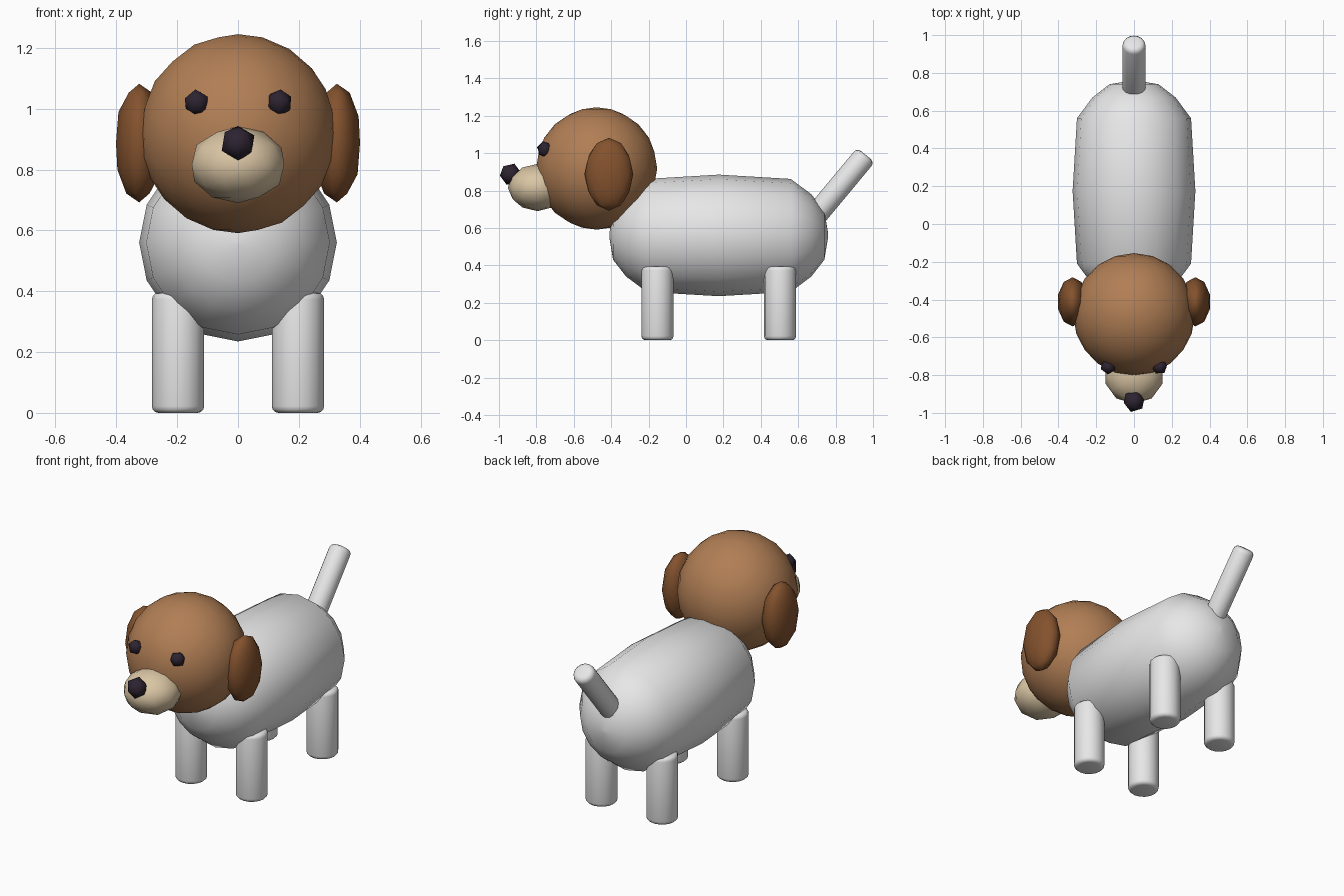
import bpy
from math import radians, sin, cos, pi
from mathutils import Vector

cube = bpy.data.objects.get("Cube")
if cube:
    bpy.data.objects.remove(cube, do_unlink=True)


def material(name, rgb):
    m = bpy.data.materials.new(name)
    m.use_nodes = True
    m.diffuse_color = (*rgb, 1)
    m.node_tree.nodes["Principled BSDF"].inputs["Base Color"].default_value = (*rgb, 1)
    return m


coat = material("pale_grey", (0.8, 0.8, 0.8))
tan = material("warm_brown", (0.44, 0.21, 0.09))
dark_brown = material("dark_brown", (0.23, 0.085, 0.027))
cream = material("cream", (0.70, 0.56, 0.37))
black = material("near_black", (0.026, 0.017, 0.03))


def finish(obj, name, mat, angle=40):
    obj.name = name
    obj.data.materials.append(mat)
    bpy.ops.object.select_all(action="DESELECT")
    obj.select_set(True)
    bpy.context.view_layer.objects.active = obj
    bpy.ops.object.shade_smooth_by_angle(angle=radians(angle))
    return obj


def ball(name, mat, centre, size, detail, tilt=(0, 0, 0)):
    bpy.ops.mesh.primitive_ico_sphere_add(subdivisions=detail, radius=1, location=centre, rotation=tilt)
    obj = bpy.context.object
    obj.scale = size
    return finish(obj, name, mat, 45)


def lathe(name, mat, start, end, profile, sides=16):
    """Spin (distance, radius) pairs around the line from start to end."""
    axis = (Vector(end) - Vector(start)).normalized()
    turn = axis.to_track_quat("Z", "Y")
    verts, faces = [], []
    for d, r in profile:
        for i in range(sides):
            a = 2 * pi * i / sides
            verts.append(Vector(start) + turn @ Vector((r * cos(a), r * sin(a), d)))
    for j in range(len(profile) - 1):
        for i in range(sides):
            k = (i + 1) % sides
            faces.append((j * sides + i, j * sides + k, (j + 1) * sides + k, (j + 1) * sides + i))
    faces.append(tuple(reversed(range(sides))))
    faces.append(tuple(range(len(verts) - sides, len(verts))))
    mesh = bpy.data.meshes.new(name)
    mesh.from_pydata(verts, [], faces)
    obj = bpy.data.objects.new(name, mesh)
    bpy.context.collection.objects.link(obj)
    return finish(obj, name, mat, 50)


def rod(name, start, end, r, bevel):
    length = (Vector(end) - Vector(start)).length
    steps = [(bevel * (1 - cos(a)), r - bevel * (1 - sin(a))) for a in (0, pi / 6, pi / 3, pi / 2)]
    profile = steps + [(length - d, q) for d, q in reversed(steps)]
    return lathe(name, coat, start, end, profile)


# Barrel body, widest in the middle, with domed ends
dome = [(0, 0.01), (0.02, 0.13), (0.09, 0.22), (0.2, 0.302)]
lathe("body", coat, (0, -0.41, 0.56), (0, 0.76, 0.56),
      dome + [(0.585, 0.325)] + [(1.17 - d, r) for d, r in reversed(dome)])

# Legs and tail
for side, x in (("left", 0.197), ("right", -0.197)):
    for place, y in (("front", -0.153), ("back", 0.503)):
        rod(f"{place}_{side}_leg", (x, y, 0), (x, y, 0.395), 0.086, 0.022)
rod("tail", (0, 0.65, 0.615), (0, 0.962, 0.99), 0.061, 0.028)

# Head and face
ball("head", tan, (0, -0.478, 0.918), (0.322, 0.324, 0.327), 3)
ball("muzzle", cream, (0, -0.795, 0.816), (0.16, 0.158, 0.126), 2)
ball("nose", black, (0, -0.938, 0.887), (0.06, 0.06, 0.06), 1, (radians(-20), 0, 0))
for side, s in (("left", 1), ("right", -1)):
    ball(f"{side}_ear", dark_brown, (s * 0.325, -0.412, 0.887), (0.08, 0.13, 0.195), 2)
    ball(f"{side}_eye", black, (s * 0.136, -0.755, 1.02), (0.044, 0.042, 0.045), 1,
         (radians(15), 0, radians(s * 20)))
